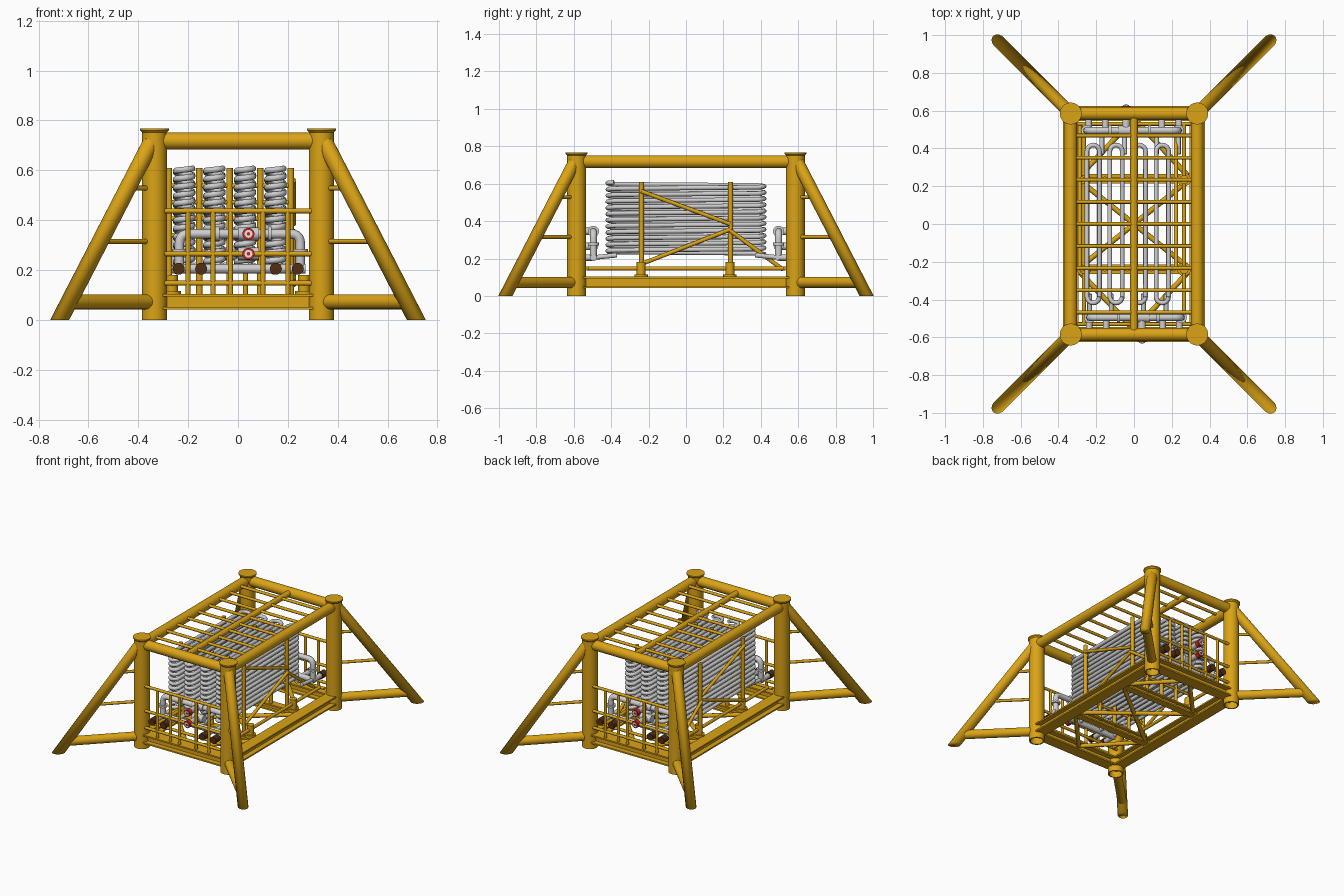
import bpy, bmesh, math
from mathutils import Vector, Matrix

if "Cube" in bpy.data.objects:
    bpy.data.objects.remove(bpy.data.objects["Cube"])


def material(name, col):
    m = bpy.data.materials.new(name)
    m.diffuse_color = (*col, 1)
    m.use_nodes = True
    m.node_tree.nodes["Principled BSDF"].inputs["Base Color"].default_value = m.diffuse_color
    return m


YELLOW = material("yellow paint", (0.71, 0.37, 0.008))
GREY = material("light grey steel", (0.62, 0.62, 0.62))
BROWN = material("dark brown", (0.085, 0.027, 0.007))
RED = material("red", (0.55, 0.02, 0.015))
WHITE = material("white", (0.9, 0.9, 0.9))


def finish(name, bm, mat, recalc=False):
    if recalc:
        bmesh.ops.recalc_face_normals(bm, faces=bm.faces)
    me = bpy.data.meshes.new(name)
    bm.to_mesh(me)
    bm.free()
    me.materials.append(mat)
    ob = bpy.data.objects.new(name, me)
    bpy.context.collection.objects.link(ob)
    return ob


def rods(name, items, mat, n=16, cut=False):
    """Straight round bars in one object: (start, end, radius)."""
    bm = bmesh.new()
    for p, q, r in items:
        p, q = Vector(p), Vector(q)
        d = q - p
        mtx = Matrix.Translation((p + q) / 2) @ d.to_track_quat('Z', 'Y').to_matrix().to_4x4()
        bmesh.ops.create_cone(bm, cap_ends=True, segments=n, radius1=r, radius2=r,
                              depth=d.length, matrix=mtx)
    for f in bm.faces:
        f.smooth = len(f.verts) == 4
    if cut:  # trim flat on the ground
        res = bmesh.ops.bisect_plane(bm, geom=bm.verts[:] + bm.edges[:] + bm.faces[:],
                                     plane_co=(0, 0, 0), plane_no=(0, 0, 1), clear_inner=True)
        edges = [e for e in res['geom_cut'] if isinstance(e, bmesh.types.BMEdge)]
        bmesh.ops.holes_fill(bm, edges=edges)
    return finish(name, bm, mat)


def pipe(name, pts, r, mat, res=2):
    """Bent pipe along a path."""
    cu = bpy.data.curves.new(name, 'CURVE')
    cu.dimensions = '3D'
    cu.bevel_depth, cu.bevel_resolution, cu.use_fill_caps = r, res, True
    sp = cu.splines.new('POLY')
    sp.points.add(len(pts) - 1)
    for pt, co in zip(sp.points, pts):
        pt.co = (*co, 1)
    sp.use_smooth = True
    cu.materials.append(mat)
    ob = bpy.data.objects.new(name, cu)
    bpy.context.collection.objects.link(ob)
    bpy.ops.object.select_all(action='DESELECT')
    ob.select_set(True)
    bpy.context.view_layer.objects.active = ob
    bpy.ops.object.convert(target='MESH')


def rounded(pts, r, n=5):
    """Round the corners of a path."""
    pts = [Vector(p) for p in pts]
    out = [pts[0]]
    for a, b, c in zip(pts, pts[1:], pts[2:]):
        s, e = b + (a - b).normalized() * r, b + (c - b).normalized() * r
        for i in range(n + 1):
            t = i / n
            out.append(s * (1 - t) ** 2 + b * 2 * t * (1 - t) + e * t * t)
    return out + [pts[-1]]


def ibeam(name, p, q, w, h, t):
    p, q = Vector(p), Vector(q)
    side = (q - p).cross(Vector((0, 0, 1))).normalized()
    a, b, c = w / 2, h / 2, t / 2
    half = [(a, -b), (a, -b + t), (c, -b + t), (c, b - t), (a, b - t), (a, b)]
    prof = half + [(-u, v) for u, v in reversed(half)]
    bm = bmesh.new()
    f = bm.faces.new([bm.verts.new(p + side * u + Vector((0, 0, v))) for u, v in prof])
    g = bmesh.ops.extrude_face_region(bm, geom=[f])['geom']
    bmesh.ops.translate(bm, vec=q - p, verts=[v for v in g if isinstance(v, bmesh.types.BMVert)])
    bm.faces.new([v for v in f.verts]) if not f.is_valid else None
    finish(name, bm, YELLOW, True)


PX, PY = 0.335, 0.585
corners = [(sx, sy) for sx in (-1, 1) for sy in (-1, 1)]

# corner posts: hollow foot, flared cap
for sx, sy in corners:
    bm = bmesh.new()
    prof = [(0, .1), (.042, .1), (.042, 0), (.05, 0), (.05, .752), (.058, .76), (.058, .768), (0, .768)]
    vs = [bm.verts.new((r, 0, z)) for r, z in prof]
    es = [bm.edges.new(e) for e in zip(vs, vs[1:])]
    bmesh.ops.spin(bm, geom=vs + es, cent=(0, 0, 0), axis=(0, 0, 1), angle=2 * math.pi, steps=28)
    bmesh.ops.remove_doubles(bm, verts=bm.verts, dist=1e-4)
    bmesh.ops.translate(bm, verts=bm.verts, vec=(sx * PX, sy * PY, 0))
    bmesh.ops.recalc_face_normals(bm, faces=bm.faces)
    for f in bm.faces:
        f.smooth = abs(f.normal.z) < 0.3
    finish("corner_post", bm, YELLOW)

    # outrigger leg, foot bar and steps
    def out(d, z):
        return (sx * (PX + d), sy * (PY + d), z)
    rods("outrigger_leg", [(out(0.009, 0.72), out(0.414, -0.065), 0.034)], YELLOW, 24, cut=True)
    rods("outrigger_bar", [(out(0.0, 0.072), out(0.345, 0.072), 0.03)], YELLOW, 20)
    rods("outrigger_steps", [(out(0.02, z), out(0.378 * (1 - z / 0.74), z), 0.01)
                             for z in (0.315, 0.528)], YELLOW, 12)

# top frame and roof bars
rods("top_frame", [((-PX, s * PY, .718), (PX, s * PY, .718), .034) for s in (-1, 1)] +
     [((s * PX, -PY, .718), (s * PX, PY, .718), .034) for s in (-1, 1)], YELLOW, 24)
rods("roof_bars", [((-PX, .117 * k, .725), (PX, .117 * k, .725), .01) for k in range(-4, 5)], YELLOW, 12)
rods("roof_spine", [((0, -PY, .722), (0, PY, .722), .02)], YELLOW)

# base frame of I beams
for s in (-1, 1):
    ibeam("base_end_beam", (-.3, s * PY, .072), (.3, s * PY, .072), .08, .062, .01)
    ibeam("base_side_beam", (s * PX, -.55, .072), (s * PX, .55, .072), .08, .062, .01)
    ibeam("base_cross_beam", (-.33, s * .24, .08), (.33, s * .24, .08), .05, .045, .01)

# floor bracing
rods("floor_braces", [((-.3, -.24, .075), (.3, .24, .075), .014), ((-.3, .24, .075), (.3, -.24, .075), .014)] +
     [((sx * .3, sy * .24, .075), (0, sy * .56, .075), .014) for sx, sy in corners], YELLOW, 12)

# coil rack: uprights and shelves between the coil stacks
UP = (-.277, -.155, -.034, .09, .212)
items = []
for s in (-1, 1):
    y = s * .238
    items += [((x, y, .09), (x, y, .61), .013) for x in UP]
    items += [((UP[0], y, .208 + .066 * k), (UP[-1], y, .208 + .066 * k), .009) for k in range(6)]
rods("coil_rack", items, YELLOW, 12)

# rack side bracing and feet
for x in (UP[0] - .01, UP[-1] + .01):
    rods("rack_side_braces", [((x, -.24, .56), (x, .235, .385), .011), ((x, -.24, .17), (x, .235, .355), .011),
                              ((x, .235, .35), (x, .52, .14), .011)], YELLOW, 12)
for s in (-1, 1):
    rods("side_rail", [((s * .265, -.53, .147), (s * .265, .53, .147), .011)], YELLOW, 12)
    for y in (-.24, .235):
        rods("rack_foot", [((s * .265, y, .095), (s * .265, y, .115), .036),
                           ((s * .265, y, .11), (s * .265, y, .18), .024)], YELLOW)

# cooling coils: long racetrack spirals
for cx in (-.216, -.095, .028, .150):
    R, L, turns, pitch, pts = .033, .385, 12, .033, []
    for t in range(turns):
        z0 = .218 + t * pitch
        for k in range(9):
            a = math.pi * k / 8
            pts.append((cx + R * math.cos(a), L + R * math.sin(a), z0 + pitch * .3 * k / 8))
        for k in range(9):
            a = math.pi * (1 + k / 8)
            pts.append((cx + R * math.cos(a), -L + R * math.sin(a), z0 + pitch * (.5 + .3 * k / 8)))
    pipe("cooling_coil", pts, .0125, GREY)

# both ends alike, turned half round
for s in (1, -1):
    def P(x, y, z):
        return (s * x, s * y, z)
    Y, M = -.605, -.495
    # guard fence
    rods("end_fence", [(P(-.31, Y, z), P(.31, Y, z), .01) for z in (.147, .265, .437)] +
         [(P(x, Y, .1), P(x, Y, .437), .01) for x in (-.2, -.1, -.03, .1, .2)] +
         [(P(-.3, -.53, .147), P(.3, -.53, .147), .01)], YELLOW, 12)
    # header pipes
    rods("lower_header", [(P(-.25, M, .205), P(.27, M, .205), .019)], GREY)
    pipe("left_riser", rounded([P(-.235, M, .205), P(-.235, M, .345), P(.0, M, .345)], .04), .019, GREY)
    pipe("right_riser", rounded([P(.08, M, .345), P(.25, M, .345), P(.25, M, .2)], .04), .019, GREY)
    rods("pipe_flanges", [(P(x, M, z), P(x + .015, M, z), .03) for x in (-.09, .12) for z in (.345,)] +
         [(P(x, M, .27), P(x, M, .285), .03) for x in (-.235, .25)], GREY)
    rods("coil_feeds", [(P(x, M, .205), P(x, -.37, .218), .0125) for x in (-.235, -.12, .05, .17)], GREY, 12)
    # valve bodies with round red and white gauges
    for z in (.345, .265):
        rods("valve_body", [(P(.0, M, z), P(.085, M, z), .026), (P(.042, M, z), P(.042, -.6, z), .02)], GREY)
        rods("gauge_rim", [(P(.042, -.595, z), P(.042, -.626, z), .024)], RED, 20)
        rods("gauge_face", [(P(.042, -.62, z), P(.042, -.629, z), .016)], WHITE, 20)
        rods("gauge_centre", [(P(.042, -.62, z), P(.042, -.632, z), .007)], RED)
    # capped pipe ends
    for x in (-.238, -.148, .152, .24):
        rods("stub_pipe", [(P(x, M, .205), P(x, -.575, .205), .017)], GREY)
        rods("brown_cap", [(P(x, -.57, .205), P(x, -.618, .205), .024)], BROWN, 20)
